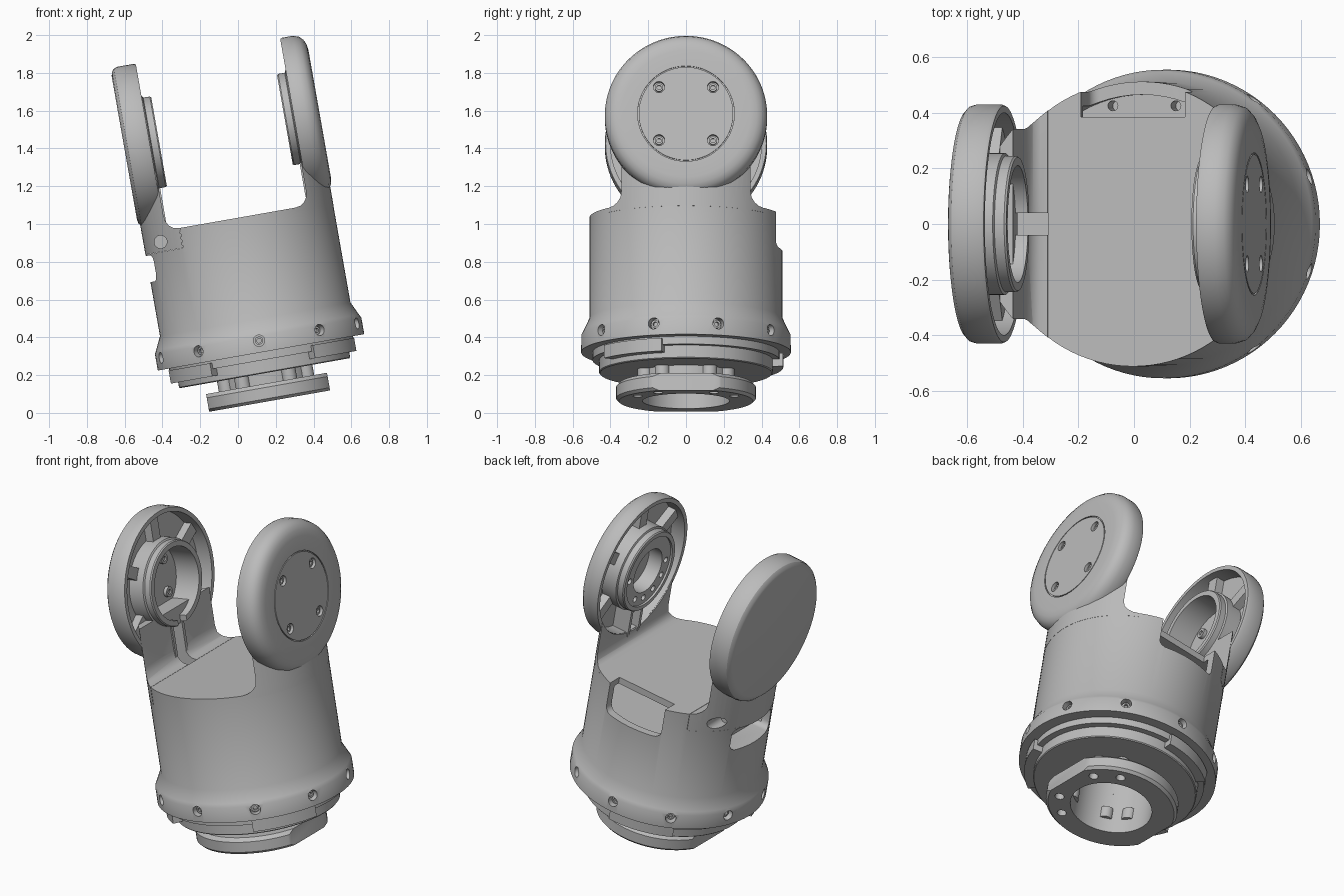
import bpy, bmesh
from math import radians, sin, cos, pi
from mathutils import Matrix, Vector

if "Cube" in bpy.data.objects:
    bpy.data.objects.remove(bpy.data.objects["Cube"], do_unlink=True)

grey = bpy.data.materials.new("machined grey")
grey.use_nodes = True
grey.diffuse_color = (0.5, 0.5, 0.5, 1)
grey.node_tree.nodes["Principled BSDF"].inputs["Base Color"].default_value = grey.diffuse_color

ALONG_X = Matrix.Rotation(pi / 2, 4, 'Y')
ALONG_Y = Matrix.Rotation(-pi / 2, 4, 'X')
PIVOT = 1.453            # height of the arm discs on the body axis
WALL = 0.512             # body radius
parts = []


def finish(bm, name, matrix=Matrix()):
    bm.transform(matrix)
    bmesh.ops.recalc_face_normals(bm, faces=bm.faces)
    mesh = bpy.data.meshes.new(name)
    bm.to_mesh(mesh)
    bm.free()
    mesh.materials.append(grey)
    obj = bpy.data.objects.new(name, mesh)
    bpy.context.collection.objects.link(obj)
    return obj


def keep(obj):
    parts.append(obj)
    return obj


def lathe(name, profile, matrix=Matrix(), closed=False, steps=72):
    """Spin (radius, height) points round z."""
    bm = bmesh.new()
    vs = [bm.verts.new((r, 0, h)) for r, h in profile]
    pairs = list(zip(vs, vs[1:] + vs[:1])) if closed else list(zip(vs, vs[1:]))
    edges = [bm.edges.new(p) for p in pairs]
    bmesh.ops.spin(bm, geom=vs + edges, axis=(0, 0, 1), cent=(0, 0, 0),
                   angle=2 * pi, steps=steps, use_merge=True)
    bmesh.ops.remove_doubles(bm, verts=bm.verts, dist=1e-5)
    return finish(bm, name, matrix)


def rod(name, r, h0, h1, matrix=Matrix(), steps=20):
    return lathe(name, [(0, h0), (r, h0), (r, h1), (0, h1)], matrix, steps=steps)


def box(name, x, y, z, round_axis=None, radius=0.04, matrix=Matrix()):
    bm = bmesh.new()
    bmesh.ops.create_cube(bm, size=1)
    for v in bm.verts:
        v.co = Vector([lo + (c + 0.5) * (hi - lo) for c, (lo, hi) in zip(v.co, (x, y, z))])
    if round_axis is not None:
        edges = [e for e in bm.edges
                 if abs((e.verts[0].co - e.verts[1].co).normalized()[round_axis]) > 0.9]
        bmesh.ops.bevel(bm, geom=edges, offset=radius, segments=5, profile=0.5, affect='EDGES')
    return finish(bm, name, matrix)


def boolean(obj, tools, operation='DIFFERENCE'):
    for tool in tools:
        mod = obj.modifiers.new("cut", 'BOOLEAN')
        mod.operation, mod.solver, mod.object = operation, 'EXACT', tool
    graph = bpy.context.evaluated_depsgraph_get()
    mesh = bpy.data.meshes.new_from_object(obj.evaluated_get(graph))
    obj.modifiers.clear()
    obj.data = mesh
    for tool in tools:
        bpy.data.objects.remove(tool, do_unlink=True)


def turned(degrees):
    return Matrix.Rotation(radians(degrees), 4, 'Z')


# Body: collar, cone and drum, with a bore below and a hollow under the lid
body = keep(lathe("body", [(0, 0.985), (WALL, 0.985), (WALL, 0.44), (0.545, 0.37), (0.555, 0.35),
                           (0.555, 0.262), (0.23, 0.262), (0.23, 0.45), (0, 0.45)], steps=96))
cuts = [rod("hollow", 0.465, 0.75, 0.945, steps=72),
        box("back_window", (-0.19, 0.19), (0.385, 0.7), (0.8, 1.1), 1),
        box("side_window", (-0.7, -0.385), (-0.19, 0.19), (0.73, 0.87), 0),
        box("foot_seat", (-0.7, -0.31), (-0.7, 0.7), (0.877, 1.1))]
for x in (-0.115, 0.115):
    cuts.append(rod("floor_hole", 0.018, 0.65, 0.8, Matrix.Translation((x, 0.425, 0))))
for i in range(10):
    ring = turned(18 + 36 * i) @ Matrix.Translation((0, 0, 0.325)) @ ALONG_X
    cuts.append(rod("collar_hole", 0.03, 0.51, 0.6, ring))
    keep(lathe("collar_screw", [(0, 0.5), (0.022, 0.5), (0.022, 0.53), (0.012, 0.53),
                                (0.012, 0.515), (0, 0.515)], ring, steps=12))
boolean(body, cuts)

# Lower bearing disc with three bayonet tabs
keep(lathe("bearing_disc", [(0.23, 0.15), (0.455, 0.15), (0.46, 0.155), (0.46, 0.22), (0.495, 0.22),
                            (0.495, 0.27), (0.23, 0.27)], closed=True))
for middle in (108, 216, 324):
    bm = bmesh.new()
    angles = [radians(middle - 21.5 + 43 * i / 10) for i in range(11)]
    outline = [(0.515 * cos(t), 0.515 * sin(t), 0.182) for t in angles]
    outline += [(0.44 * cos(t), 0.44 * sin(t), 0.182) for t in reversed(angles)]
    face = bm.faces.new([bm.verts.new(p) for p in outline])
    top = bmesh.ops.extrude_face_region(bm, geom=[face])["geom"]
    bmesh.ops.translate(bm, vec=(0, 0, 0.07), verts=[v for v in top if isinstance(v, bmesh.types.BMVert)])
    keep(finish(bm, "bayonet_tab"))

# Mounting flange with two flats, bolt holes and spacer posts
flange = keep(lathe("mounting_flange", [(0.23, 0), (0.355, 0), (0.37, 0.015), (0.37, 0.075),
                                        (0.35, 0.095), (0.23, 0.095)], closed=True))
cuts = [box("flat", (0.325 * s, 0.6 * s), (-0.5, 0.5), (-0.1, 0.3)) for s in (-1, 1)]
for quarter in range(4):
    for offset in (-15, 15):
        spot = turned(45 + 90 * quarter + offset) @ Matrix.Translation((0.295, 0, 0))
        cuts.append(rod("bolt_hole", 0.026, -0.05, 0.06, spot))
        keep(rod("spacer_post", 0.04, 0.09, 0.16, turned(45 + 90 * quarter + offset)
                 @ Matrix.Translation((0.25, 0, 0))))
boolean(flange, cuts)
keep(lathe("hub_sleeve", [(0.23, 0.09), (0.25, 0.09), (0.25, 0.16), (0.23, 0.16)], closed=True))


def arm(side, name, outer, hub, foot_base):
    """Disc with a rimmed recess and hub, on a neck trimmed to the body curve."""
    flip = Matrix.Scale(side, 4, (1, 0, 0))
    to_disc = flip @ Matrix.Translation((0, 0, PIVOT)) @ ALONG_X
    rim = [(0.43, 0.4), (0.425, 0.388), (0.4, 0.388), (0.4, 0.48), (0.255, 0.48),
           (0.255, 0.385), (0.245, 0.38), (0.245, 0.345), (0.24, 0.338)]
    disc = keep(lathe(name + "_disc", outer + rim + hub, to_disc, steps=96))

    profile = [(0.6, foot_base), (0.312, foot_base), (0.312, 0.985), (0.34, 0.99), (0.362, 1.005),
               (0.378, 1.03), (0.383, 1.07), (0.383, 1.3), (0.6, 1.3)]
    bm = bmesh.new()
    face = bm.faces.new([bm.verts.new((x, -0.6, z)) for x, z in profile])
    far = bmesh.ops.extrude_face_region(bm, geom=[face])["geom"]
    bmesh.ops.translate(bm, vec=(0, 1.2, 0), verts=[v for v in far if isinstance(v, bmesh.types.BMVert)])
    neck = keep(finish(bm, name + "_neck", flip))
    boolean(neck, [rod("trim", WALL + 0.001, 0.5, 1.6, steps=96)], 'INTERSECT')
    boolean(neck, [rod("recess", 0.402, 0.2, 0.482, to_disc, steps=72)])

    # ribs across the recess
    for angle in (30, 90, 150, 215, 325):
        rib = Matrix.Translation((0, 0, PIVOT)) @ Matrix.Rotation(radians(90 - angle), 4, 'X')
        keep(box(name + "_rib", (0.43, 0.485), (-0.035, 0.035), (0.24, 0.41), matrix=flip @ rib))
    # rails from hub to body
    for s in (-1, 1):
        keep(box(name + "_rail", (0.375, 0.485), (0.04 * s, 0.06 * s), (1.03, 1.22), matrix=flip))
    return disc, neck, to_disc


# Drive arm: cover plate groove, four screws outside, bolt circle inside
disc, neck, to_disc = arm(
    1, "drive_arm",
    [(0, 0.525), (0.25, 0.525), (0.25, 0.517), (0.256, 0.517), (0.256, 0.525), (0.34, 0.525),
     (0.375, 0.52), (0.4, 0.508), (0.42, 0.488), (0.43, 0.455)],
    [(0.215, 0.338), (0.215, 0.35), (0.135, 0.35), (0.135, 0.44), (0, 0.44)], 0.96)
cuts = []
for i in range(4):
    spot = to_disc @ turned(45 + 90 * i) @ Matrix.Translation((0.202, 0, 0))
    cuts.append(rod("screw_hole", 0.03, 0.495, 0.6, spot))
    keep(lathe("cover_screw", [(0, 0.49), (0.022, 0.49), (0.022, 0.512), (0.012, 0.512),
                               (0.012, 0.5), (0, 0.5)], spot, steps=12))
for i in range(12):
    cuts.append(rod("bolt_circle_hole", 0.018, 0.3, 0.4, to_disc @ turned(30 * i)
                    @ Matrix.Translation((0.175, 0, 0)), steps=14))
boolean(disc, cuts)

# Idler arm: open cup, cable slot and cross-bolted foot
disc, neck, to_disc = arm(
    -1, "idler_arm",
    [(0, 0.525), (0.385, 0.525), (0.408, 0.52), (0.424, 0.506), (0.43, 0.485)],
    [(0.21, 0.338), (0.21, 0.495), (0, 0.495)], 0.878)
slot = ((-0.45, -0.25), (-0.04, 0.04))
boolean(disc, [box("cup_slot", *slot, (1.0, 1.3))])
cuts = [box("foot_slot", *slot, (0.9, 1.2))]
for s in (-1, 1):
    cuts.append(rod("cross_hole", 0.034, 0.2 * s, 0.6 * s,
                    Matrix.Translation((-0.422, 0, 0.93)) @ ALONG_Y))
boolean(neck, cuts)
for i in range(4):
    keep(lathe("cup_screw", [(0, 0.5), (0.03, 0.5), (0.03, 0.475), (0.014, 0.475), (0.014, 0.485),
                             (0, 0.485)], to_disc @ turned(45 + 90 * i)
               @ Matrix.Translation((0.14, 0, 0)), steps=16))

# Lean the whole assembly and shade it
lean = Matrix.Translation((0.1675, 0, 0.0625)) @ Matrix.Rotation(radians(-10), 4, 'Y')
bpy.ops.object.select_all(action='DESELECT')
for obj in parts:
    obj.data.transform(lean)
    obj.select_set(True)
bpy.context.view_layer.objects.active = parts[0]
bpy.ops.object.shade_smooth_by_angle(angle=radians(30))
